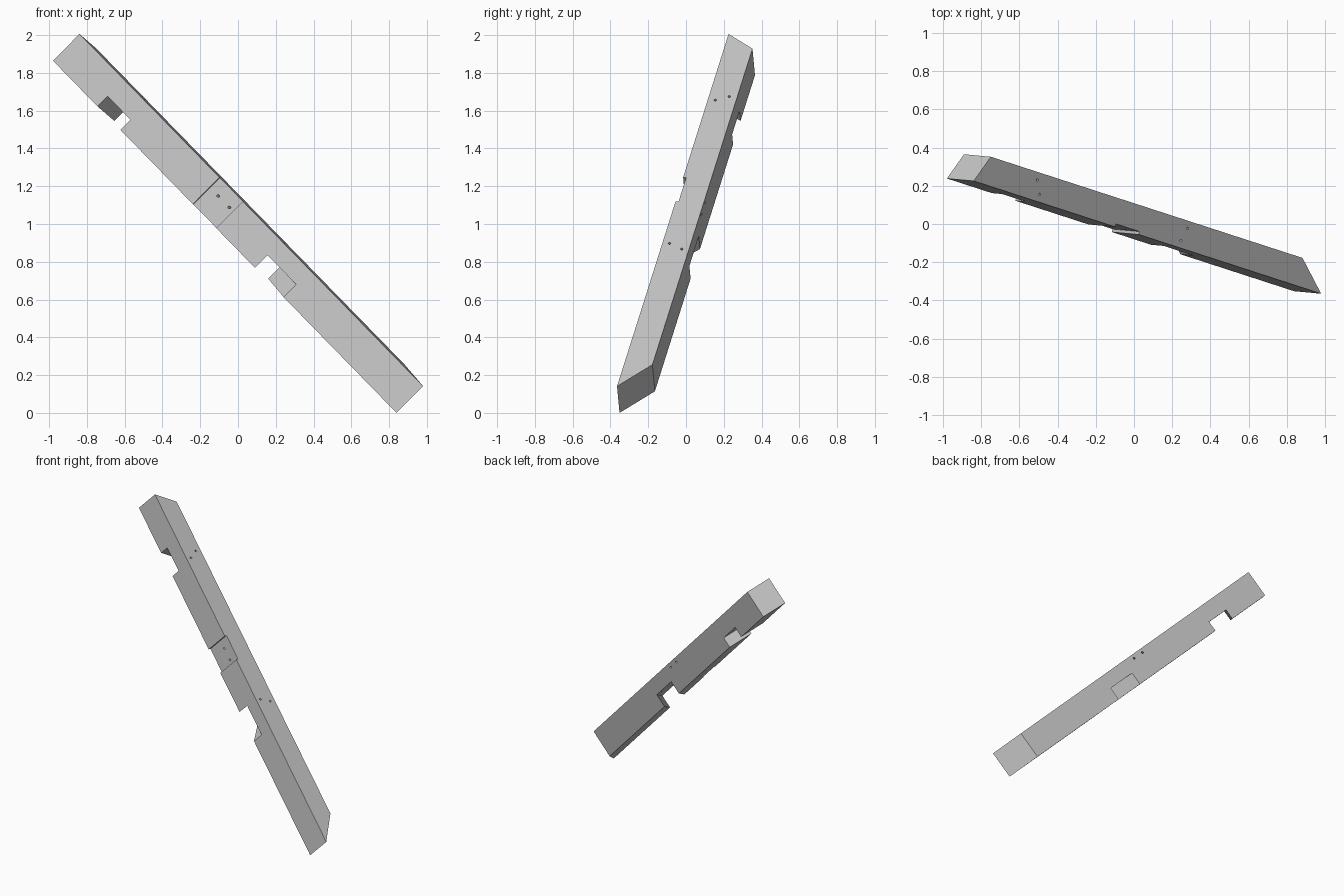
import bpy, bmesh
from mathutils import Matrix, Vector

if "Cube" in bpy.data.objects:
    bpy.data.objects.remove(bpy.data.objects["Cube"])

LENGTH, WIDTH, DEPTH = 2.671, 0.15, 0.2
TOP_SKEW, FOOT_SKEW, SEAT_SKEW = 0.58, -1.25, -1.1

# Beam frame: x runs down the beam, y across its width, z is the upper face
along = Vector((0.681, -0.221, -0.698)).normalized()
across = Vector((0.2, 0.97, -0.11))
across = (across - along * across.dot(along)).normalized()
up = along.cross(across)
frame = Matrix((along, across, up)).transposed().to_4x4()
frame.translation = (-0.842, 0.228, 2.0)

# Single flat material
timber = bpy.data.materials.new("timber_grey")
timber.use_nodes = True
grey = (0.55, 0.55, 0.55, 1)
timber.diffuse_color = grey
timber.node_tree.nodes["Principled BSDF"].inputs["Base Color"].default_value = grey


def new_object(name, bm):
    bmesh.ops.recalc_face_normals(bm, faces=bm.faces)
    mesh = bpy.data.meshes.new(name)
    bm.to_mesh(mesh)
    bm.free()
    mesh.materials.append(timber)
    obj = bpy.data.objects.new(name, mesh)
    bpy.context.scene.collection.objects.link(obj)
    return obj


def skew_block(name, start, end, skew_a, skew_b, side, low, high):
    """Block whose two end walls are skewed across the width."""
    bm = bmesh.new()
    t0, t1 = side
    plan = [(start + skew_a * t0, t0), (end + skew_b * t0, t0),
            (end + skew_b * t1, t1), (start + skew_a * t1, t1)]
    face = bm.faces.new([bm.verts.new((s, t, low)) for s, t in plan])
    grown = bmesh.ops.extrude_face_region(bm, geom=[face])
    moved = [v for v in grown["geom"] if isinstance(v, bmesh.types.BMVert)]
    bmesh.ops.translate(bm, verts=moved, vec=(0, 0, high - low))
    return new_object(name, bm)


def drill(name, a, b, radius=0.007):
    """Thin cylinder between two points."""
    a, b = Vector(a), Vector(b)
    bm = bmesh.new()
    turn = (b - a).to_track_quat('Z', 'Y').to_matrix().to_4x4()
    bmesh.ops.create_cone(bm, cap_ends=True, segments=12, radius1=radius,
                          radius2=radius, depth=(b - a).length,
                          matrix=Matrix.Translation((a + b) / 2) @ turn)
    return new_object(name, bm)


# Beam with mitred ends
beam = skew_block("rafter_beam", 0, LENGTH, TOP_SKEW, FOOT_SKEW, (0, WIDTH), -DEPTH, 0)

# Two skewed seats underneath and a shallow housing on the front
through = (-0.1, WIDTH + 0.1)
cutters = [
    skew_block("upper_seat_cutter", 0.346, 0.524, TOP_SKEW, TOP_SKEW,
               through, -0.3, 0.076 - DEPTH),
    skew_block("lower_seat_cutter", 1.57, 1.794, SEAT_SKEW, SEAT_SKEW,
               through, -0.3, 0.095 - DEPTH),
    skew_block("housing_cutter", 1.088, 1.269, 0, 0, (-0.1, 0.016), -0.3, 0.1),
]

# Bolt holes: two down into each seat, two through the housing
for s, t in [(0.495, 0.04), (0.457, 0.108), (1.582, 0.038), (1.613, 0.111)]:
    cutters.append(drill("seat_hole_cutter", (s, t, 0.05), (s, t, -0.16)))
slope = Vector((0.6, 1, 0.34))
for s in (1.15, 1.237):
    entry = Vector((s, 0.016, -0.075))
    cutters.append(drill("housing_hole_cutter", entry - slope * 0.04, entry + slope * 0.18))

for cutter in cutters:
    cutter.hide_render = True
    cut = beam.modifiers.new(cutter.name, 'BOOLEAN')
    cut.operation, cut.solver, cut.object = 'DIFFERENCE', 'EXACT', cutter

# Bake the joinery, drop the cutters, and tilt the beam into place
bpy.context.view_layer.update()
graph = bpy.context.evaluated_depsgraph_get()
carved = bpy.data.meshes.new_from_object(beam.evaluated_get(graph))
carved.name = "rafter_beam"
beam.modifiers.clear()
beam.data = carved
for cutter in cutters:
    bpy.data.objects.remove(cutter)
carved.transform(frame)

# Centre on the origin and stand on the ground
points = [v.co for v in carved.vertices]
low = Vector([min(p[i] for p in points) for i in range(3)])
high = Vector([max(p[i] for p in points) for i in range(3)])
carved.transform(Matrix.Translation((-(low.x + high.x) / 2, -(low.y + high.y) / 2, -low.z)))
